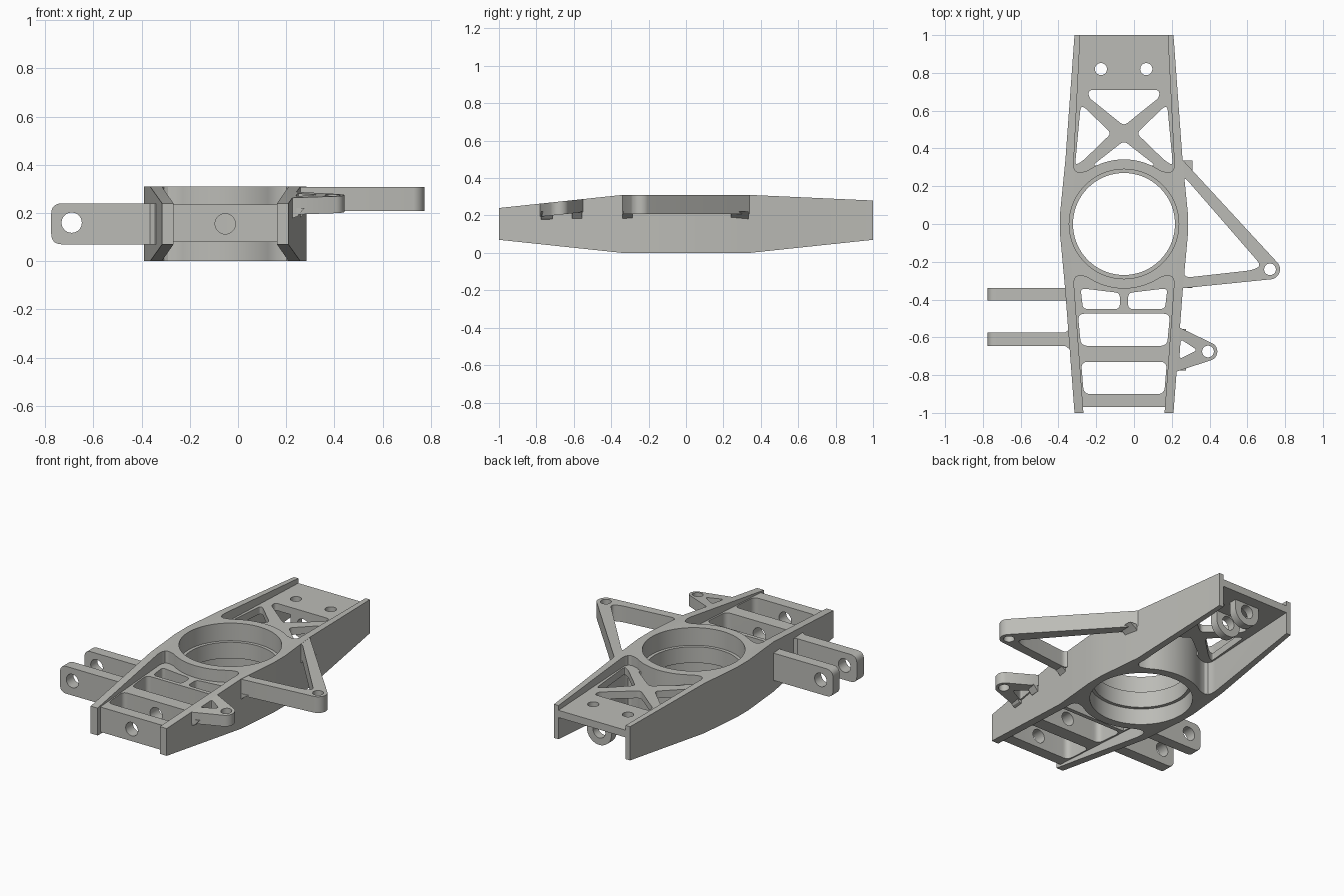
import bpy, bmesh
from math import cos, sin, pi, radians
from mathutils import Vector

cube = bpy.data.objects.get("Cube")
if cube:
    bpy.data.objects.remove(cube)

CX = -0.053   # centre line of the frame
grey = bpy.data.materials.new("cast_grey")
grey.use_nodes = True
grey.diffuse_color = (0.5, 0.5, 0.47, 1)
bsdf = next(n for n in grey.node_tree.nodes if n.type == "BSDF_PRINCIPLED")
bsdf.inputs["Base Color"].default_value = (0.5, 0.5, 0.47, 1)
bsdf.inputs["Roughness"].default_value = 0.6


def finish(name, bm):
    bmesh.ops.recalc_face_normals(bm, faces=bm.faces[:])
    mesh = bpy.data.meshes.new(name)
    bm.to_mesh(mesh)
    bm.free()
    mesh.materials.append(grey)
    ob = bpy.data.objects.new(name, mesh)
    bpy.context.collection.objects.link(ob)
    return ob


def circle(x, y, r, start=0, end=360, n=64):
    steps = n if end - start == 360 else n + 1
    return [(x + r * cos(radians(start + (end - start) * i / n)),
             y + r * sin(radians(start + (end - start) * i / n))) for i in range(steps)]


def rounded(pts, r, n=6):
    """Round every corner of a polygon."""
    out = []
    for i, p in enumerate(pts):
        a, p, b = Vector(pts[i - 1]), Vector(p), Vector(pts[(i + 1) % len(pts)])
        d0 = min(r, (a - p).length * 0.45)
        d1 = min(r, (b - p).length * 0.45)
        s, e = p + (a - p).normalized() * d0, p + (b - p).normalized() * d1
        for k in range(n + 1):
            t = k / n
            out.append(tuple(s * (1 - t) ** 2 + p * 2 * t * (1 - t) + e * t * t))
    return out


def prism(name, pts, lo, hi, axis="z", shear=0):
    """Extrude an outline along z, or an x-z outline along y."""
    bm = bmesh.new()
    rings = []
    for h in (lo, hi):
        rings.append([bm.verts.new((u, v, h + shear * v) if axis == "z" else (u, h, v))
                      for u, v in pts])
    bm.faces.new(rings[0])
    bm.faces.new(rings[1])
    for i in range(len(pts)):
        j = (i + 1) % len(pts)
        bm.faces.new((rings[0][i], rings[0][j], rings[1][j], rings[1][i]))
    return finish(name, bm)


def cut(ob, *cutters):
    bpy.context.view_layer.objects.active = ob
    for c in cutters:
        mod = ob.modifiers.new("cut", "BOOLEAN")
        mod.operation, mod.solver, mod.object = "DIFFERENCE", "EXACT", c
        bpy.ops.object.modifier_apply(modifier=mod.name)
        bpy.data.objects.remove(c)


def hole(pts, r=0.025):
    return prism("cutter", rounded(pts, r), -0.1, 0.5)


def drill(x, y, r, lo=-0.1, hi=0.5, axis="z"):
    return prism("cutter", circle(x, y, r, n=40 if r < 0.1 else 96), lo, hi, axis)


def flip(pts):
    return [(2 * CX - x, y) for x, y in pts]


# Main frame: tapered solid with pockets leaving two rails and the bearing ring
stations = [(-1, 0.262, 0.07, 0.24), (-0.34, 0.312, 0, 0.31), (-0.06, 0.338, 0, 0.31),
            (0.06, 0.338, 0, 0.31), (0.34, 0.31, 0, 0.31), (1, 0.262, 0.07, 0.28)]
bm = bmesh.new()
loops = [[bm.verts.new((CX + sx * w, y, z)) for sx, z in ((-1, lo), (1, lo), (1, hi), (-1, hi))]
         for y, w, lo, hi in stations]
bm.faces.new(loops[0])
bm.faces.new(loops[-1])
for a, b in zip(loops, loops[1:]):
    for i in range(4):
        j = (i + 1) % 4
        bm.faces.new((a[i], a[j], b[j], b[i]))
frame = finish("main_frame", bm)


def pocket(side, end_width, near_width):
    corner = [(0.262, 0.33), (0.262, 0.3), (0.253, 0.28), (0.235, 0.272), (0.215, 0.275)]
    corner = [(x - 0.262 + near_width, y) for x, y in corner]
    arc = circle(0, 0, 0.342, 56, 124, 24)
    pts = [(end_width, 1.05)] + corner + arc + [(-x, y) for x, y in reversed(corner)]
    pts.append((-end_width, 1.05))
    return prism("cutter", [(CX + x, side * y) for x, y in pts], -0.1, 0.5)


cut(frame, pocket(1, 0.229, 0.266), pocket(-1, 0.211, 0.264),
    drill(CX, 0, 0.27), drill(CX, 0, 0.29, 0.2), drill(CX, 0, 0.29, -0.1, 0.1))

# Rear deck with cross bracing
deck = prism("rear_deck", [(CX - 0.24, 1), (CX + 0.24, 1), (CX + 0.29, 0.25), (CX - 0.29, 0.25)],
             0.205, 0.25)
side_window = [(-0.283, 0.62), (-0.265, 0.62), (-0.12, 0.48), (-0.27, 0.335), (-0.312, 0.31)]
cut(deck, drill(CX, 0, 0.3), drill(-0.175, 0.82, 0.032), drill(0.065, 0.82, 0.032),
    hole([(-0.24, 0.71), (0.134, 0.71), (0.134, 0.67), (CX, 0.52), (-0.24, 0.67)]),
    hole(side_window), hole(flip(side_window)),
    hole([(CX, 0.44), (-0.22, 0.31), (CX, 0.29), (0.114, 0.31)]))

# Pivot lugs hanging under the rear deck
for name, y in (("rear_lug_outer", 0.88), ("rear_lug_inner", 0.715)):
    lug = prism(name, [(CX + 0.085, 0.23)] + [(CX - 0.085, 0.23)]
                + circle(CX, 0.155, 0.085, 180, 360, 24), y, y + 0.05, "y")
    cut(lug, drill(CX, 0.155, 0.042, y - 0.1, y + 0.15, "y"))

# Front tray: ladder of crossbars and a webbed plate in front of the ring
tray = prism("front_crossbars", [(CX - 0.235, -0.97), (CX + 0.235, -0.97),
                                 (CX + 0.29, -0.25), (CX - 0.29, -0.25)], 0.08, 0.235)
web_window = [(-0.283, -0.34), (-0.075, -0.365), (-0.075, -0.45), (-0.27, -0.45)]


def bay(y0, y1, w0, w1):
    return hole([(CX - w0, y0), (CX + w0, y0), (CX + w1, y1), (CX - w1, y1)], 0.035)


cut(tray, drill(CX, 0, 0.3), bay(-0.9, -0.73, 0.213, 0.227), bay(-0.645, -0.475, 0.228, 0.244),
    hole(web_window), hole(flip(web_window)),
    prism("cutter", [(-0.3, -0.45), (0.194, -0.45), (0.2, -0.2), (-0.306, -0.2)], 0, 0.17),
    drill(CX, 0.155, 0.042, -1.1, -0.6, "y"))

# Pair of clevis arms on the right side
for name, y0, y1 in (("rear_clevis_arm", -0.405, -0.34), ("front_clevis_arm", -0.645, -0.575)):
    end = rounded([(-0.775, 0.24), (-0.775, 0.07), (-0.6, 0.07), (-0.6, 0.24)], 0.045)
    outer = [p for p in end if p[0] < -0.7]
    arm = prism(name, outer + [(-0.32, 0.07), (-0.32, 0.24)], y0, y1, "y")
    cut(arm, drill(-0.69, 0.16, 0.042, y0 - 0.1, y1 + 0.1, "y"))
    prism(name + "_fillet", [(-0.325, y0 - 0.015), (-0.325, y1 + 0.015), (-0.345, y1 + 0.015),
                             (-0.365, y1), (-0.365, y0), (-0.345, y0 - 0.015)], 0.07, 0.24)

# Large triangular bracket on the left side
bracket = prism("large_bracket", [(0.24, 0.33), (0.257, 0.34)]
                + circle(0.72, -0.24, 0.053, -82, 40, 20)[::-1]
                + [(0.258, -0.34), (0.24, -0.34)], 0.208, 0.309)
cut(bracket, drill(0.72, -0.24, 0.031),
    hole([(0.262, 0.255), (0.675, -0.22), (0.625, -0.245), (0.262, -0.285)], 0.04))
for name, y0, y1 in (("front_gusset", -0.34, -0.285), ("rear_gusset", 0.24, 0.335)):
    prism(name, [(0.25, 0.175), (0.25, 0.22), (0.31, 0.22), (0.272, 0.195)], y0, y1, "y")

# Small bracket, tilted with the slope of the rail
slope = 0.106
small = prism("small_bracket", [(0.22, -0.55), (0.245, -0.55)]
              + circle(0.392, -0.675, 0.049, -74, 62, 20)[::-1]
              + [(0.228, -0.78), (0.2, -0.78)], 0.276, 0.346, shear=slope)
cut(small, drill(0.392, -0.675, 0.031),
    hole([(0.247, -0.61), (0.335, -0.668), (0.24, -0.715)], 0.02))
for name, y0, y1 in (("small_gusset_rear", -0.61, -0.555), ("small_gusset_front", -0.775, -0.715)):
    prism(name, [(0.2, 0.17), (0.2, 0.22), (0.275, 0.22), (0.245, 0.185)], y0, y1, "y")

# Smooth the curved walls, keep hard edges
bpy.ops.object.select_all(action="DESELECT")
for ob in bpy.context.scene.objects:
    if ob.type == "MESH":
        ob.select_set(True)
        bpy.context.view_layer.objects.active = ob
bpy.ops.object.shade_smooth_by_angle(angle=radians(30))
